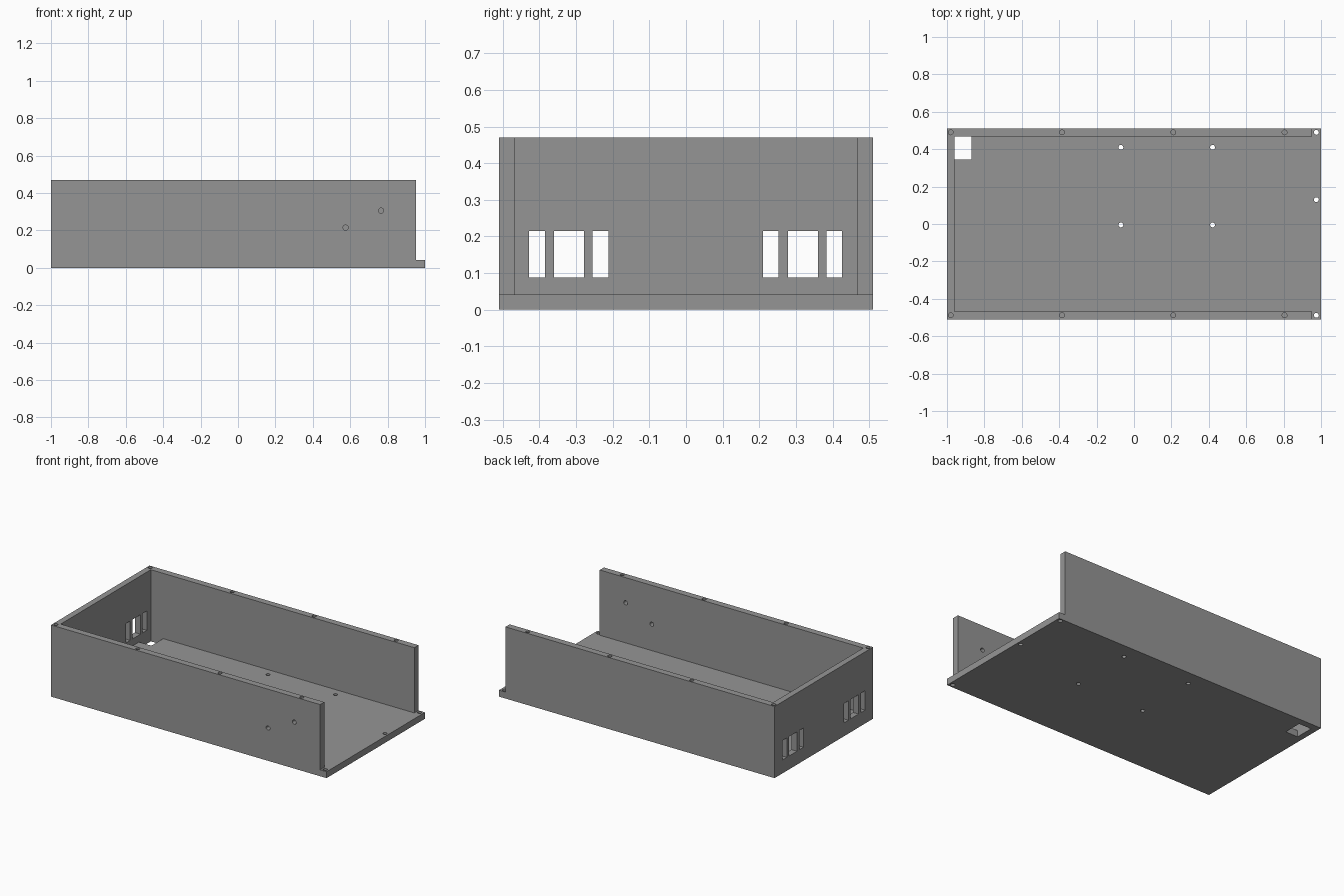
import bpy
import math

if "Cube" in bpy.data.objects:
    bpy.data.objects.remove(bpy.data.objects["Cube"])

grey = bpy.data.materials.new("mid grey")
grey.diffuse_color = (0.3, 0.3, 0.3, 1)
grey.use_nodes = True
grey.node_tree.nodes["Principled BSDF"].inputs["Base Color"].default_value = grey.diffuse_color

FLOOR, TOP = 0.042, 0.47
LEFT, END = -0.96, 0.953       # inner face of end wall, free end of side walls
HALF, INNER = 0.51, 0.467      # outer and inner faces of the side walls


def box(name, x0, x1, y0, y1, z0, z1):
    bpy.ops.mesh.primitive_cube_add(
        size=1, location=((x0 + x1) / 2, (y0 + y1) / 2, (z0 + z1) / 2))
    ob = bpy.context.object
    ob.name = name
    ob.scale = (x1 - x0, y1 - y0, z1 - z0)
    bpy.ops.object.transform_apply(location=True, rotation=True, scale=True)
    return ob


def drill(x, y, z, depth, axis="Z", radius=0.013):
    rot = (math.pi / 2, 0, 0) if axis == "Y" else (0, 0, 0)
    bpy.ops.mesh.primitive_cylinder_add(
        vertices=20, radius=radius, depth=depth, location=(x, y, z), rotation=rot)
    ob = bpy.context.object
    ob.name = "drill"
    return ob


def cut(target, cutters):
    for c in cutters:
        mod = target.modifiers.new("cut", "BOOLEAN")
        mod.operation = "DIFFERENCE"
        mod.solver = "EXACT"
        mod.object = c
        bpy.context.view_layer.objects.active = target
        bpy.ops.object.modifier_apply(modifier=mod.name)
        bpy.data.objects.remove(c, do_unlink=True)


# Open tray: one solid hollowed out, with the right end left open
tray = box("open_tray", -1, 1, -HALF, HALF, 0, TOP)
tray.data.materials.append(grey)
cut(tray, [box("cavity", LEFT, 1.2, -INNER, INNER, FLOOR, 1),
           box("end_step", END, 1.2, -1, 1, FLOOR, 1)])

# Cable opening in the floor corner
cutters = [box("cable_opening", LEFT, -0.87, 0.345, INNER, -0.1, 0.1)]

# Socket slots in the end wall, three in each group
for centre in (-0.32, 0.318):
    for a, b in ((-0.108, -0.065), (-0.04, 0.042), (0.065, 0.108)):
        cutters.append(box("slot", -1.1, -0.9, centre + a, centre + b, 0.088, 0.215))

# Blind screw holes along the top rims
for x in (-0.98, -0.385, 0.21, 0.805):
    for y in (-0.488, 0.49):
        cutters.append(drill(x, y, TOP, 0.2))

# Through holes in the floor: lip and board mounts
for x, y in [(0.975, -0.488), (0.975, 0.13), (0.975, 0.49)] + [
        (x, y) for x in (-0.07, 0.42) for y in (-0.005, 0.41)]:
    cutters.append(drill(x, y, 0.02, 0.2))

# Through holes in the front wall
for x, z in ((0.575, 0.215), (0.765, 0.305)):
    cutters.append(drill(x, -0.49, z, 0.2, "Y", 0.014))

cut(tray, cutters)
bpy.ops.object.select_all(action="DESELECT")
tray.select_set(True)
bpy.context.view_layer.objects.active = tray
bpy.ops.object.shade_smooth_by_angle(angle=math.radians(30))
